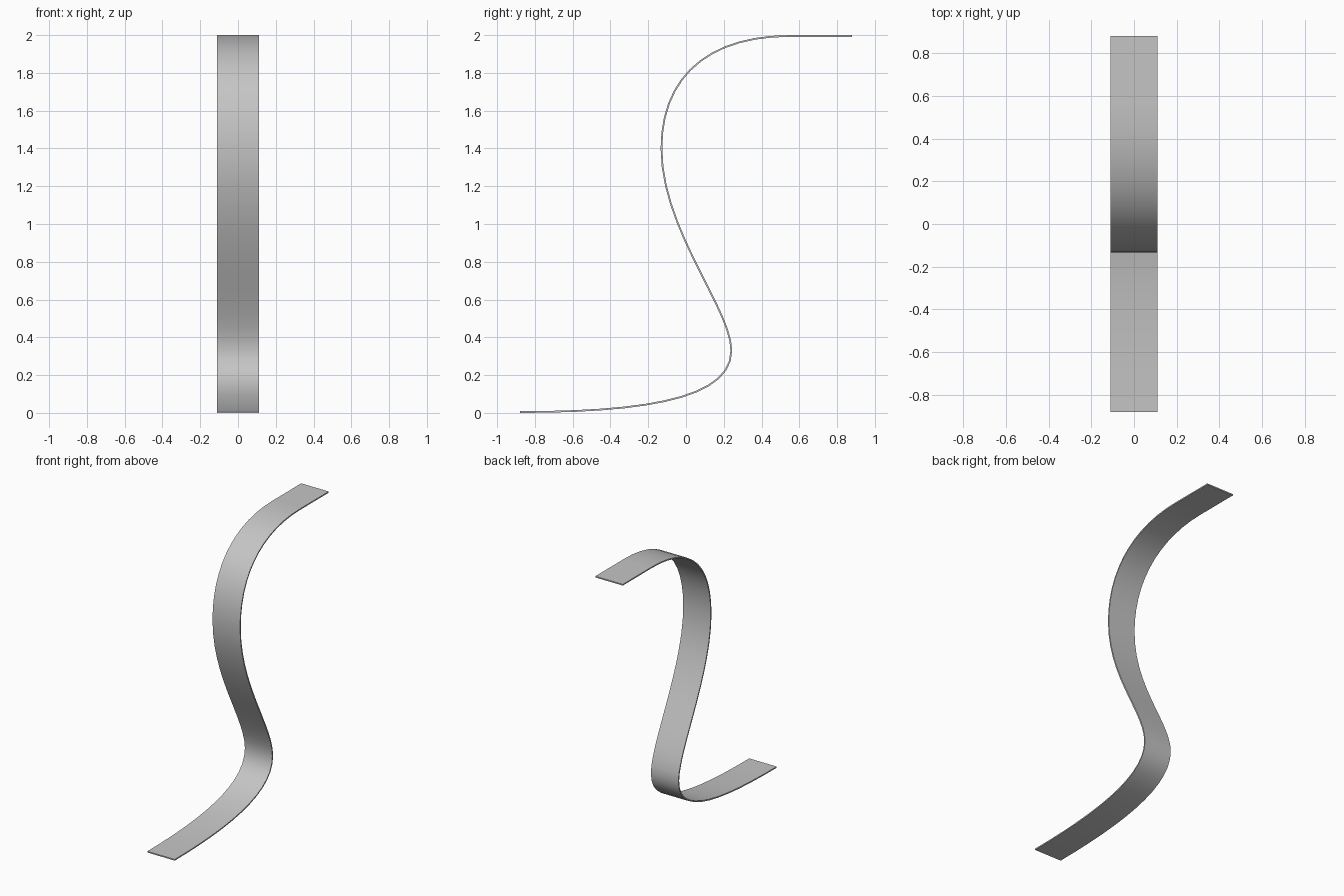
import bpy
import bmesh
from math import radians
from mathutils import Vector
from mathutils.geometry import interpolate_bezier

cube = bpy.data.objects.get("Cube")
if cube:
    bpy.data.objects.remove(cube, do_unlink=True)

HALF_WIDTH = 0.11
THICKNESS = 0.009

# Side profile as bezier spans in (y, z): start, handle, handle, end
SPANS = [
    ((-0.88, 0.0045), (-0.20, 0.0045), (0.24, 0.08), (0.24, 0.33)),
    ((0.24, 0.33), (0.24, 0.55), (-0.13, 0.97), (-0.13, 1.40)),
    ((-0.13, 1.40), (-0.13, 1.78), (0.12, 1.9955), (0.55, 1.9955)),
    ((0.55, 1.9955), (0.66, 1.9955), (0.77, 1.9955), (0.88, 1.9955)),
]
path = []
for span in SPANS:
    points = interpolate_bezier(*[Vector((0, y, z)) for y, z in span], 14)
    path += points if not path else points[1:]

grey = bpy.data.materials.new("light grey")
grey.use_nodes = True
colour = (0.56, 0.56, 0.56, 1)
grey.diffuse_color = colour
grey.node_tree.nodes["Principled BSDF"].inputs["Base Color"].default_value = colour

# Sweep a thin rectangle along the profile
bm = bmesh.new()
rings = []
for i, p in enumerate(path):
    tangent = (path[min(i + 1, len(path) - 1)] - path[max(i - 1, 0)]).normalized()
    normal = Vector((1, 0, 0)).cross(tangent) * THICKNESS / 2
    side = Vector((HALF_WIDTH, 0, 0))
    rings.append([bm.verts.new(p + s * side + n * normal)
                  for s, n in ((-1, -1), (1, -1), (1, 1), (-1, 1))])
for a, b in zip(rings, rings[1:]):
    for k in range(4):
        j = (k + 1) % 4
        bm.faces.new((a[k], a[j], b[j], b[k]))
bm.faces.new(rings[0])
bm.faces.new(rings[-1])
bmesh.ops.recalc_face_normals(bm, faces=bm.faces)

mesh = bpy.data.meshes.new("ribbon")
bm.to_mesh(mesh)
bm.free()
mesh.materials.append(grey)
ribbon = bpy.data.objects.new("curved_ribbon", mesh)
bpy.context.collection.objects.link(ribbon)

# Smooth along the sweep, keep the long edges sharp
bpy.ops.object.select_all(action="DESELECT")
ribbon.select_set(True)
bpy.context.view_layer.objects.active = ribbon
bpy.ops.object.shade_smooth_by_angle(angle=radians(40))
